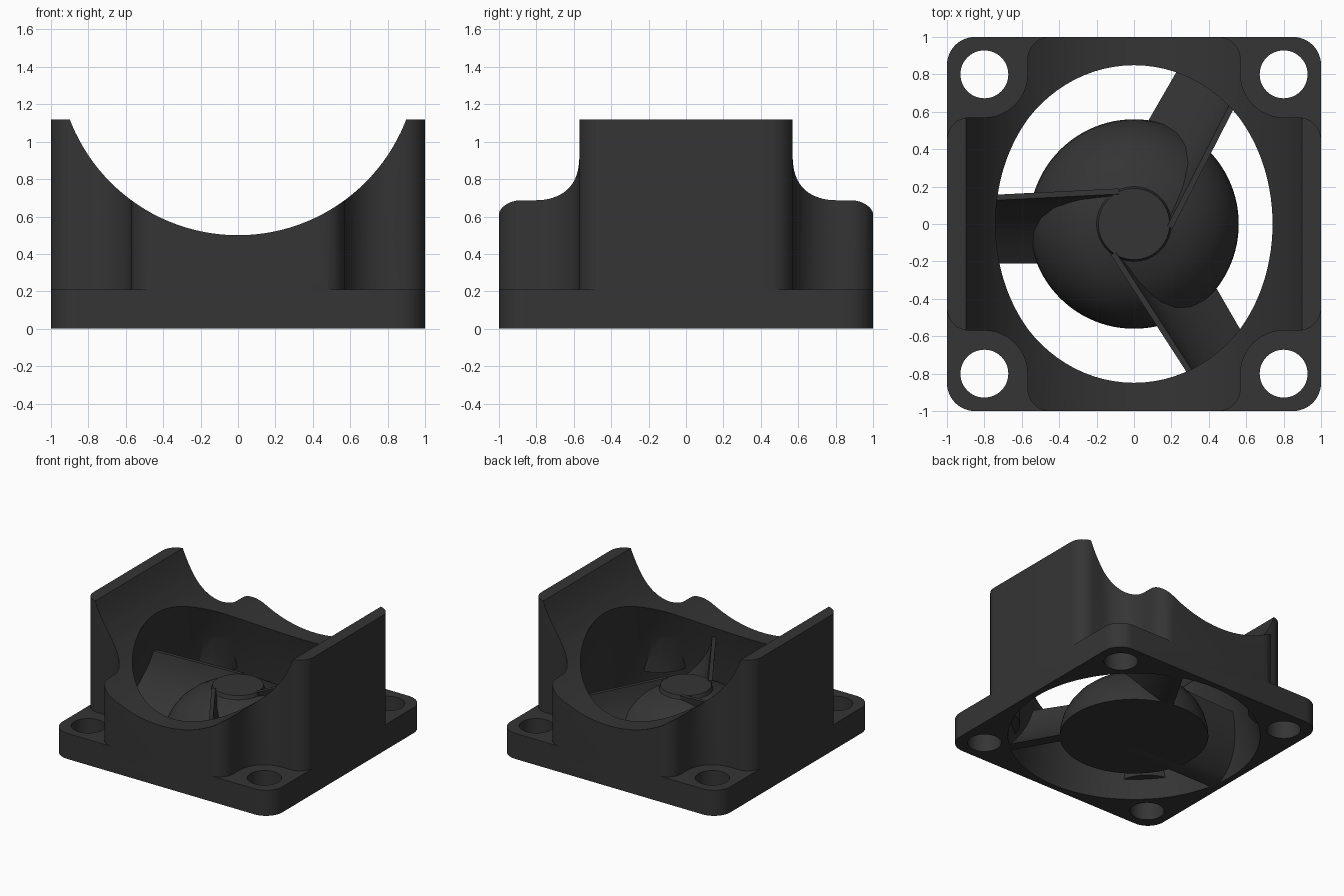
import bpy, bmesh, math
from mathutils import Matrix, Vector

if "Cube" in bpy.data.objects:
    bpy.data.objects.remove(bpy.data.objects["Cube"])

charcoal = bpy.data.materials.new("charcoal plastic")
charcoal.diffuse_color = (0.035, 0.035, 0.035, 1)
charcoal.use_nodes = True
charcoal.node_tree.nodes["Principled BSDF"].inputs["Base Color"].default_value = charcoal.diffuse_color


def make(name, bm):
    bmesh.ops.recalc_face_normals(bm, faces=bm.faces)
    me = bpy.data.meshes.new(name)
    bm.to_mesh(me)
    bm.free()
    me.materials.append(charcoal)
    ob = bpy.data.objects.new(name, me)
    bpy.context.collection.objects.link(ob)
    return ob


def arc(cx, cy, r, a0, a1, n=12):
    return [(cx + r * math.cos(math.radians(a0 + (a1 - a0) * i / n)),
             cy + r * math.sin(math.radians(a0 + (a1 - a0) * i / n))) for i in range(n + 1)]


def prism(name, pts, z0, z1):
    bm = bmesh.new()
    f = bm.faces.new([bm.verts.new((x, y, z0)) for x, y in pts])
    up = bmesh.ops.extrude_face_region(bm, geom=[f])["geom"]
    bmesh.ops.translate(bm, vec=(0, 0, z1 - z0), verts=[v for v in up if isinstance(v, bmesh.types.BMVert)])
    return make(name, bm)


def lathe(name, prof, n=96):
    # profile of (radius, z), capped at both ends
    bm = bmesh.new()
    rings = [[bm.verts.new((r * math.cos(2 * math.pi * i / n), r * math.sin(2 * math.pi * i / n), z))
              for i in range(n)] for r, z in prof]
    for a, b in zip(rings, rings[1:]):
        for i in range(n):
            bm.faces.new((a[i], a[(i + 1) % n], b[(i + 1) % n], b[i]))
    bm.faces.new(rings[0])
    bm.faces.new(rings[-1])
    return make(name, bm)


def cut(ob, tool, op='DIFFERENCE'):
    m = ob.modifiers.new("cut", 'BOOLEAN')
    m.operation, m.solver, m.object = op, 'EXACT', tool
    bpy.context.view_layer.objects.active = ob
    bpy.ops.object.modifier_apply(modifier=m.name)
    bpy.data.objects.remove(tool)


def smooth(ob, angle):
    bpy.ops.object.select_all(action='DESELECT')
    ob.select_set(True)
    bpy.context.view_layer.objects.active = ob
    bpy.ops.object.shade_smooth_by_angle(angle=math.radians(angle))


CORNERS = [(1, 1), (-1, 1), (-1, -1), (1, -1)]
BORE = [(0.955, -0.05), (0.95, 0), (0.92, 0.2), (0.86, 0.46), (0.80, 0.68), (0.74, 0.85), (0.64, 1.2)]


def bore_radius(z):
    for (r0, z0), (r1, z1) in zip(BORE, BORE[1:]):
        if z0 <= z <= z1:
            return r0 + (r1 - r0) * (z - z0) / (z1 - z0)


# housing block with rounded corners
block = sum((arc(0.85 * sx, 0.85 * sy, 0.15, 90 * i, 90 * i + 90) for i, (sx, sy) in enumerate(CORNERS)), [])
housing = prism("housing", block, 0, 1.12)

# corner pockets that leave the mounting flange
pocket = ([(1.2, 0.45)] + arc(0.88, 0.45, 0.12, 0, 90, 8) + arc(0.8, 0.8, 0.23, 270, 180, 16)
          + arc(0.45, 0.88, 0.12, 0, 90, 8) + [(0.45, 1.2), (1.2, 1.2)])
for sx, sy in CORNERS:
    cut(housing, prism("pocket_cutter", [(x * sx, y * sy) for x, y in pocket], 0.21, 1.5))

# round saddle scooped across the top
saddle = lathe("saddle_cutter", [(0.963, -1.5), (0.963, 1.5)], 128)
saddle.data.transform(Matrix.Translation((0, 0, 1.463)) @ Matrix.Rotation(math.pi / 2, 4, 'X'))
cut(housing, saddle)

# tapered duct, kept clear of the pockets so small bulges stay inside
bore = lathe("bore_cutter", BORE)
for sx, sy in CORNERS:
    cut(bore, prism("bulge_cutter", arc(0.8 * sx, 0.8 * sy, 0.27, 0, 352.5, 47), 0.16, 1.5))
cut(housing, bore)

# screw holes
for sx, sy in CORNERS:
    cut(housing, prism("hole_cutter", arc(0.8 * sx, 0.8 * sy, 0.128, 0, 352.5, 47), -0.1, 0.5))
smooth(housing, 35)

# domed hub
dome = [(0.56, 0), (0.555, 0.06), (0.535, 0.14), (0.495, 0.22), (0.44, 0.29), (0.37, 0.35),
        (0.29, 0.395), (0.2, 0.425), (0.19, 0.455)]
smooth(lathe("hub", dome), 35)

# three curved guide vanes: slanted at the bottom, upright at the top
upper = [(-0.21, 0.0), (-0.13, 0.06), (-0.05, 0.13), (0.02, 0.21), (0.075, 0.3), (0.105, 0.38), (0.12, 0.46)]
lower = [(0.15, 0.46), (0.145, 0.38), (0.12, 0.29), (0.075, 0.19), (0.01, 0.1), (-0.06, 0.04), (-0.12, 0.0)]
section = upper + lower
for k in range(3):
    bm = bmesh.new()
    rings = []
    for inner in (True, False):
        ring = []
        for t, z in section:
            d = 0.08 if inner else math.sqrt((bore_radius(z) + 0.025) ** 2 - t * t)
            skew = 0.04 if inner else 0.0
            ring.append(bm.verts.new((-d, t + skew * z / 0.46, z)))
        rings.append(ring)
    n = len(section)
    for i in range(n):
        bm.faces.new([rings[0][i], rings[0][(i + 1) % n], rings[1][(i + 1) % n], rings[1][i]])
    for ring in rings:
        bm.faces.new(ring)
    bmesh.ops.transform(bm, matrix=Matrix.Rotation(math.radians(120 * k), 4, 'Z'), verts=bm.verts)
    smooth(make("guide_vane", bm), 35)
